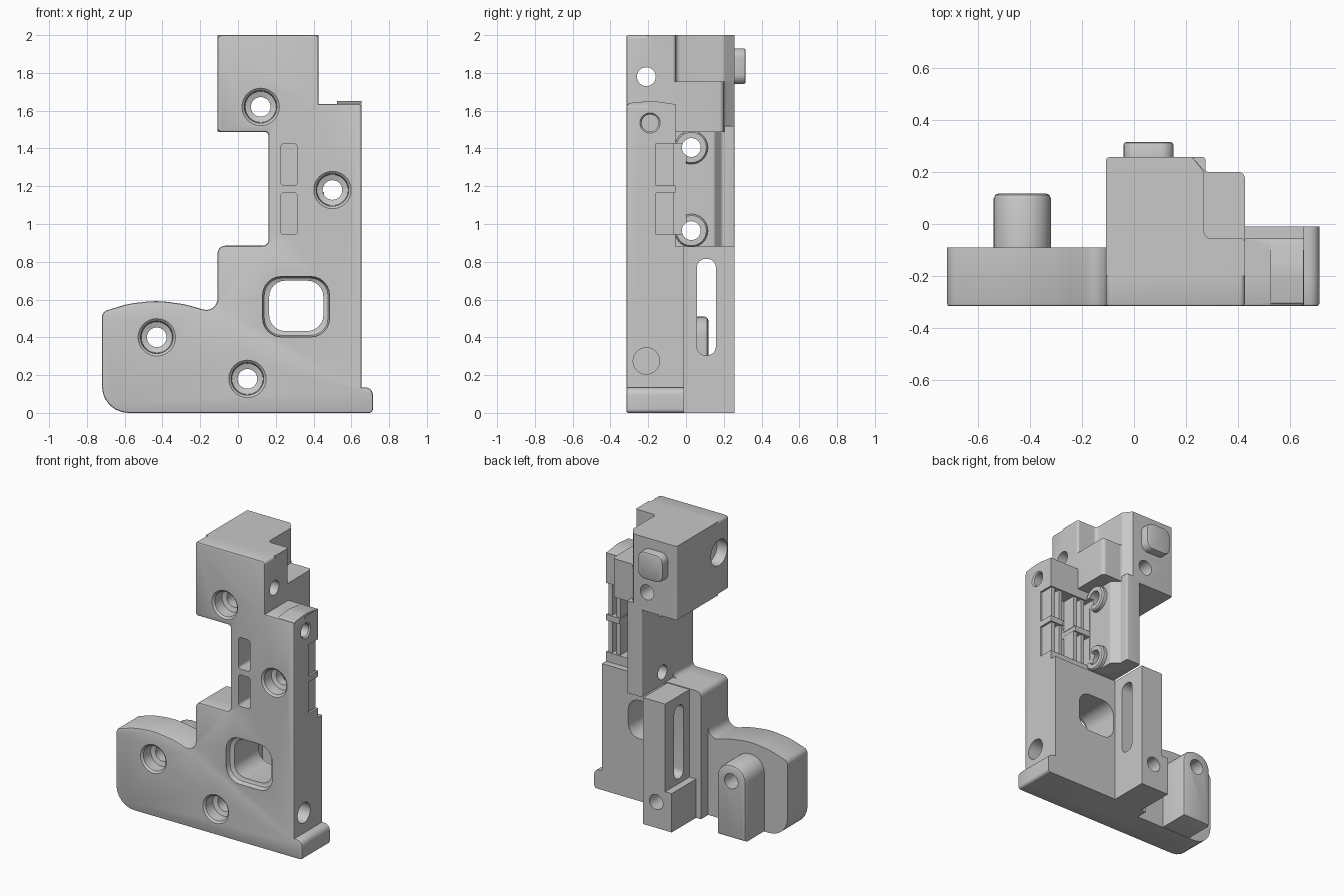
import bpy, bmesh, math
from mathutils import Vector

if "Cube" in bpy.data.objects:
    bpy.data.objects.remove(bpy.data.objects["Cube"], do_unlink=True)

FRONT, BACK = -0.316, 0.257

grey = bpy.data.materials.new("machined grey")
grey.use_nodes = True
grey.diffuse_color = (0.58, 0.58, 0.58, 1)
grey.node_tree.nodes["Principled BSDF"].inputs["Base Color"].default_value = grey.diffuse_color


def place(axis, u, v, w):
    """Plane coordinates u, v and depth w along the axis."""
    return {"x": (w, u, v), "y": (u, w, v), "z": (u, v, w)}[axis]


def finish(name, bm):
    bmesh.ops.recalc_face_normals(bm, faces=bm.faces)
    mesh = bpy.data.meshes.new(name)
    bm.to_mesh(mesh)
    bm.free()
    mesh.materials.append(grey)
    ob = bpy.data.objects.new(name, mesh)
    bpy.context.scene.collection.objects.link(ob)
    return ob


def rounded(corners, steps=6):
    """Turn (u, v, radius) corners into an outline with arcs."""
    out = []
    for i, (u, v, *rad) in enumerate(corners):
        p = Vector((u, v, 0))
        if not rad or not rad[0]:
            out.append((u, v))
            continue
        a = (Vector((*corners[i - 1][:2], 0)) - p).normalized()
        b = (Vector((*corners[(i + 1) % len(corners)][:2], 0)) - p).normalized()
        half = a.angle(b) / 2
        centre = p + (a + b).normalized() * rad[0] / math.sin(half)
        reach = rad[0] / math.tan(half)
        start, end = (p + a * reach - centre).normalized(), (p + b * reach - centre).normalized()
        for k in range(steps + 1):
            q = centre + start.slerp(end, k / steps) * rad[0]
            out.append((q.x, q.y))
    return out


def prism(name, axis, corners, lo, hi, bevel_lo=0, bevel_hi=0):
    bm = bmesh.new()
    outline = rounded(corners)
    rings = [[bm.verts.new(place(axis, u, v, w)) for u, v in outline] for w in (lo, hi)]
    caps = [bm.faces.new(r) for r in rings]
    n = len(outline)
    for i in range(n):
        j = (i + 1) % n
        bm.faces.new((rings[0][i], rings[0][j], rings[1][j], rings[1][i]))
    bmesh.ops.recalc_face_normals(bm, faces=bm.faces)
    rims = [(list(c.edges), b) for c, b in zip(caps, (bevel_lo, bevel_hi)) if b]
    for edges, size in rims:
        bmesh.ops.bevel(bm, geom=edges, offset=size, segments=2, profile=0.5, affect="EDGES")
    return finish(name, bm)


def slab(name, axis, u, v, w, radius=0, **bevels):
    corners = [(u[0], v[0], radius), (u[1], v[0], radius), (u[1], v[1], radius), (u[0], v[1], radius)]
    return prism(name, axis, corners, *w, **bevels)


def turned(name, axis, u, v, stations, sides=32):
    """Round solid from (depth, radius) stations along the axis."""
    bm = bmesh.new()
    angles = [2 * math.pi * k / sides for k in range(sides)]
    rings = [[bm.verts.new(place(axis, u + r * math.cos(t), v + r * math.sin(t), w)) for t in angles]
             for w, r in stations]
    bm.faces.new(rings[0])
    bm.faces.new(rings[-1])
    for r0, r1 in zip(rings, rings[1:]):
        for i in range(sides):
            j = (i + 1) % sides
            bm.faces.new((r0[i], r0[j], r1[j], r1[i]))
    return finish(name, bm)


# Front plate: full silhouette with softened front rim
body = prism("bracket_body", "y", [
    (-0.72, 0, 0.14), (0.714, 0, 0.02), (0.714, 0.135, 0.04), (0.655, 0.135),
    (0.655, 1.635, 0.02), (0.427, 1.635), (0.427, 2, 0.02), (-0.108, 2, 0.02),
    (-0.108, 1.487, 0.02), (0.162, 1.487, 0.02), (0.162, 0.885, 0.03),
    (-0.108, 0.885, 0.04), (-0.108, 0.525, 0.06), (-0.28, 0.575, 0.5),
    (-0.43, 0.595, 0.5), (-0.58, 0.578, 0.5), (-0.72, 0.535, 0.04)],
    FRONT, -0.09, bevel_lo=0.01)


def combine(parts, operation):
    bpy.context.view_layer.objects.active = body
    for part in parts:
        mod = body.modifiers.new(part.name, "BOOLEAN")
        mod.operation, mod.solver, mod.object = operation, "EXACT", part
        bpy.ops.object.modifier_apply(modifier=mod.name)
        bpy.data.objects.remove(part, do_unlink=True)


IN = -0.2  # overlap depth inside the plate
MID = -0.055
solids = [
    # Thicker base with its side lip
    prism("base", "y", [(-0.108, 0), (0.714, 0, 0.02), (0.714, 0.135, 0.04), (0.655, 0.135),
                        (0.655, 0.88), (0.162, 0.88), (0.162, 0.885), (-0.108, 0.885, 0.04)], IN, -0.01),
    slab("upper_plate", "y", (0.162, 0.655), (0.8, 1.635), (IN, MID)),
    prism("top_tab", "x", [(-0.308, 1.5), (-0.06, 1.5), (-0.06, 1.635, 0.01),
                           (-0.18, 1.652, 0.3), (-0.308, 1.64, 0.01)], 0.525, 0.653),
    # Head: stepped lower half and narrower upper half
    prism("head_lower", "z", [(-0.108, IN), (0.427, IN), (0.427, 0.2, 0.025), (0.275, 0.2, 0.035),
                              (0.225, BACK), (-0.108, BACK, 0.012)], 1.487, 1.755),
    prism("head_upper", "z", [(-0.108, IN), (0.427, IN), (0.427, MID, 0.015), (0.27, MID, 0.025),
                              (0.27, 0.2, 0.03), (0.225, BACK), (-0.108, BACK, 0.012)], 1.7, 2),
    slab("head_peg", "y", (-0.04, 0.152), (1.74, 1.93), (0.2, 0.316), 0.05, bevel_hi=0.012),
    # Column between head and base
    prism("column", "z", [(0.162, IN), (0.325, IN), (0.325, 0.15, 0.02), (0.275, 0.19, 0.02),
                          (0.275, BACK, 0.01), (0.162, BACK, 0.01)], 0.88, 1.52),
    # Slotted wall and its foot
    slab("slotted_wall", "y", (-0.02, 0.15), (0, 0.88), (-0.1, BACK)),
    slab("wall_foot", "y", (-0.07, 0.15), (0, 0.27), (-0.1, BACK)),
    # Arched boss on the side lobe
    prism("lobe_boss", "y", [(-0.54, 0.002), (-0.32, 0.002), (-0.32, 0.51, 0.1), (-0.54, 0.51, 0.1)],
          IN, 0.118, bevel_hi=0.02),
]
for z in (0.965, 1.405):
    solids.append(turned("side_ring", "x", 0.028, z, [(0.25, 0.088), (0.35, 0.088), (0.36, 0.08)]))
combine(solids, "UNION")

cutters = []
# Stepped screw holes from the front
for x, z in ((0.12, 1.62), (0.5, 1.18), (-0.43, 0.4), (0.05, 0.18)):
    cutters.append(turned("screw_hole", "y", x, z, [
        (FRONT - 0.01, 0.11), (FRONT + 0.012, 0.086), (-0.23, 0.082), (-0.22, 0.052), (0.4, 0.052)]))
# Window with a chamfered frame
cutters += [
    slab("window", "y", (0.165, 0.452), (0.433, 0.7), (-0.4, 0.1), 0.085),
    slab("window_rim", "y", (0.13, 0.485), (0.402, 0.722), (-0.4, -0.275), 0.1, bevel_hi=0.03),
    slab("wall_slot", "x", (0.058, 0.158), (0.305, 0.815), (-0.04, 0.3), 0.045),
    # Cross hole and blind side holes
    turned("head_cross_hole", "x", -0.21, 1.78, [(-0.2, 0.09), (-0.03, 0.09), (-0.02, 0.05), (0.6, 0.05)]),
    turned("upper_side_hole", "x", -0.19, 1.535, [(0.48, 0.045), (0.645, 0.045), (0.66, 0.058)]),
    turned("lower_side_hole", "x", -0.21, 0.275, [(0.5, 0.07), (0.7, 0.07)]),
]
for z in (0.965, 1.405):
    cutters.append(turned("column_hole", "x", 0.028, z, [(0.1, 0.05), (0.5, 0.05)]))
for low, high in ((0.945, 1.165), (1.205, 1.425)):
    # Front slots, and the rear pocket that runs out to the side
    cutters.append(slab("front_slot", "y", (0.225, 0.315), (low, high), (-0.4, -0.12), 0.02))
    cutters.append(slab("rear_pocket", "y", (0.327, 0.7), (low, high), (-0.16, 0)))
combine(cutters, "DIFFERENCE")

# Vertical ribs in the rear pockets
for low, high in ((0.94, 1.17), (1.2, 1.43)):
    for i in range(5):
        x = 0.365 + i * 0.062
        if abs(x - 0.5) > 0.05:
            slab("pocket_rib", "y", (x, x + 0.028), (low, high), (-0.165, -0.065))

# Smooth the arcs, keep the edges crisp
bpy.ops.object.select_all(action="DESELECT")
body.select_set(True)
bpy.context.view_layer.objects.active = body
bpy.ops.object.shade_smooth_by_angle(angle=math.radians(30))
